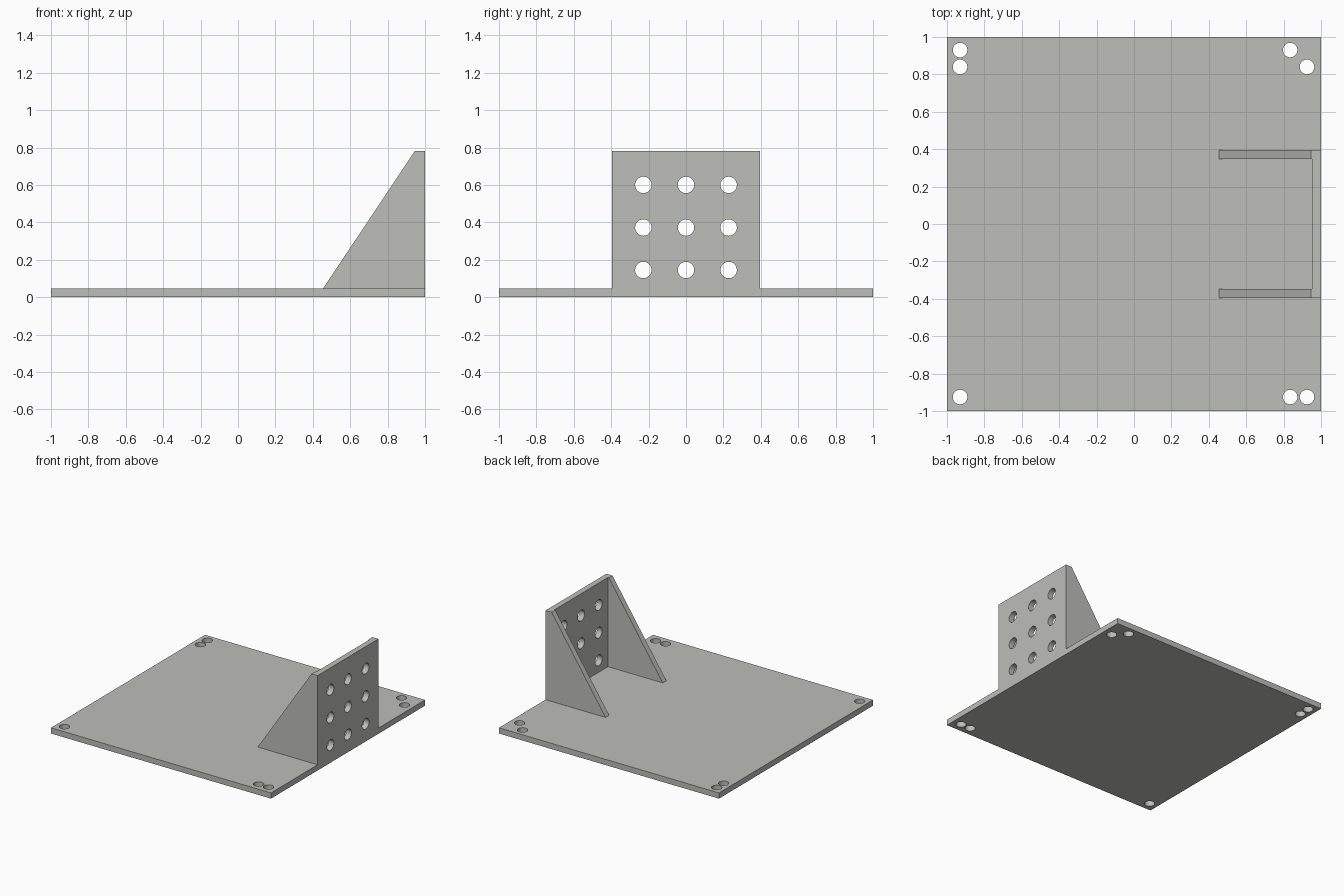
import bpy, bmesh, math
from mathutils import Matrix, Vector

if "Cube" in bpy.data.objects:
    bpy.data.objects.remove(bpy.data.objects["Cube"])

T = 0.047          # sheet thickness
TOP = 0.78         # height of the upright
HALF = 0.395       # half width of the upright

grey = bpy.data.materials.new("warm grey")
grey.diffuse_color = (0.51, 0.51, 0.48, 1)
grey.use_nodes = True
grey.node_tree.nodes["Principled BSDF"].inputs["Base Color"].default_value = grey.diffuse_color


def make(name, bm):
    bmesh.ops.recalc_face_normals(bm, faces=bm.faces)
    mesh = bpy.data.meshes.new(name)
    bm.to_mesh(mesh)
    bm.free()
    mesh.materials.append(grey)
    ob = bpy.data.objects.new(name, mesh)
    bpy.context.collection.objects.link(ob)
    return ob


def box(name, lo, hi):
    lo, hi = Vector(lo), Vector(hi)
    bm = bmesh.new()
    bmesh.ops.create_cube(bm, size=1, matrix=Matrix.Translation((lo + hi) / 2)
                          @ Matrix.Diagonal((*(hi - lo), 1)))
    return make(name, bm)


def drill(ob, centres, radius, turn=Matrix()):
    """Cut round holes through a sheet, then round off their shading."""
    bm = bmesh.new()
    for c in centres:
        bmesh.ops.create_cone(bm, cap_ends=True, segments=32, radius1=radius,
                              radius2=radius, depth=0.2,
                              matrix=Matrix.Translation(c) @ turn)
    cutter = make(ob.name + "_hole_cutter", bm)
    cutter.hide_render = True
    mod = ob.modifiers.new("holes", 'BOOLEAN')
    mod.operation, mod.solver, mod.object = 'DIFFERENCE', 'EXACT', cutter
    bpy.ops.object.select_all(action='DESELECT')
    bpy.context.view_layer.objects.active = ob
    ob.select_set(True)
    bpy.ops.object.modifier_apply(modifier=mod.name)
    bpy.data.objects.remove(cutter)
    bpy.ops.object.shade_smooth_by_angle(angle=math.radians(30))


# Base plate with corner mounting holes
base = box("base_plate", (-1, -1, 0), (1, 1, T))
corners = [(-0.93, 0.93), (-0.93, 0.84), (0.835, 0.93), (0.925, 0.84),
           (-0.93, -0.925), (0.835, -0.925), (0.925, -0.925)]
drill(base, [(x, y, T / 2) for x, y in corners], 0.039)

# Upright plate with a three by three grid of holes
wall = box("upright_plate", (1 - T, -HALF, T), (1, HALF, TOP))
grid = [(1 - T / 2, y, z) for y in (-0.228, 0, 0.228) for z in (0.145, 0.372, 0.6)]
drill(wall, grid, 0.044, Matrix.Rotation(math.pi / 2, 4, 'Y'))

# Triangular side braces
for side, name in ((-1, "front_brace"), (1, "back_brace")):
    bm = bmesh.new()
    outline = [(0.455, T), (1 - T, T), (1 - T, TOP), (0.945, TOP)]
    face = bm.faces.new([bm.verts.new((x, side * HALF, z)) for x, z in outline])
    out = bmesh.ops.extrude_face_region(bm, geom=[face])
    bmesh.ops.translate(bm, vec=(0, -side * T, 0),
                        verts=[v for v in out["geom"] if isinstance(v, bmesh.types.BMVert)])
    make(name, bm)
